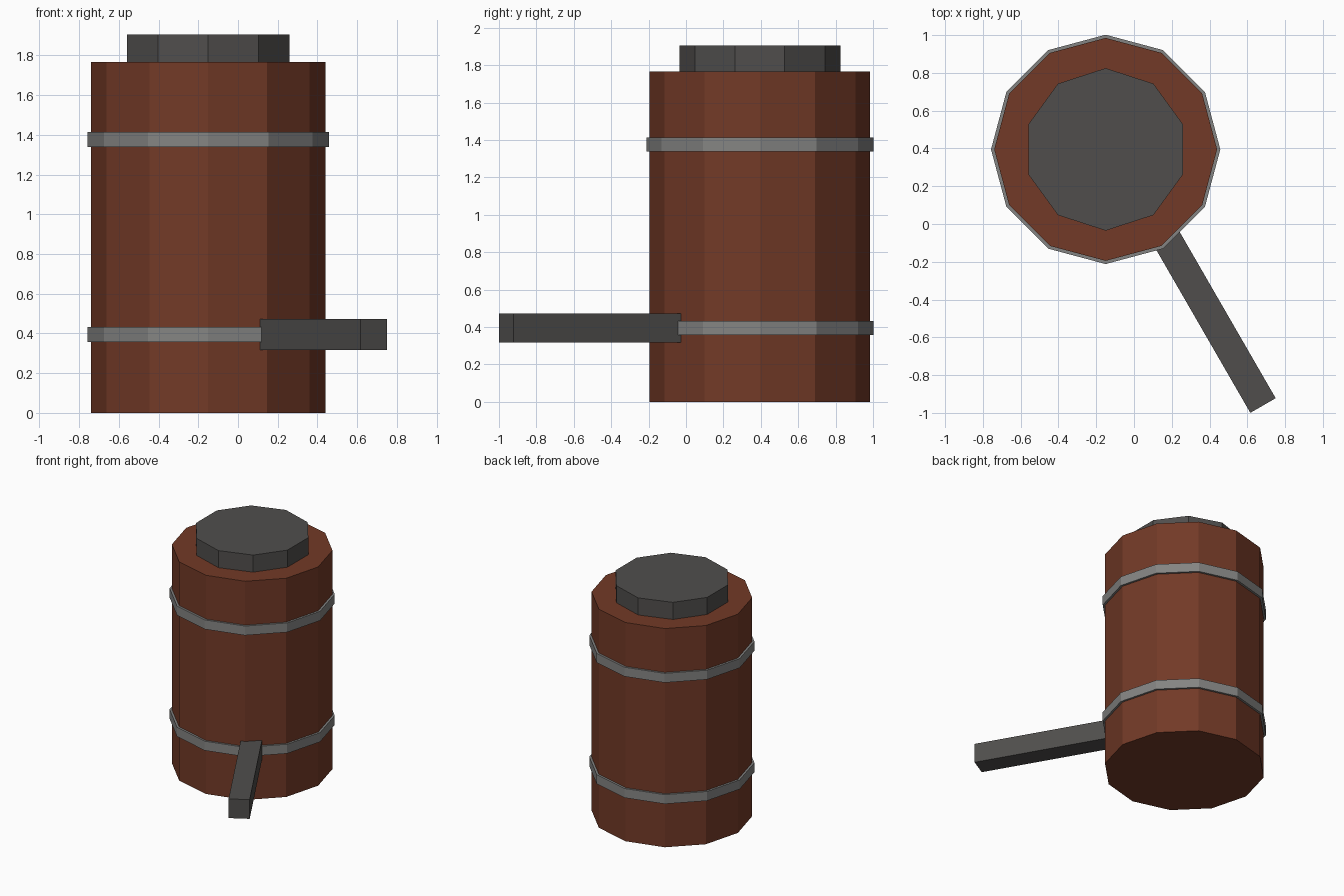
import bpy, bmesh
from math import sin, cos, pi, radians
from mathutils import Matrix, Vector

if "Cube" in bpy.data.objects:
    bpy.data.objects.remove(bpy.data.objects["Cube"])

CX, CY = -0.15, 0.395


def material(name, color):
    m = bpy.data.materials.new(name)
    m.diffuse_color = (*color, 1)
    m.use_nodes = True
    m.node_tree.nodes["Principled BSDF"].inputs["Base Color"].default_value = m.diffuse_color
    return m


WOOD = material("red_wood", (0.17, 0.042, 0.02))
IRON = material("dark_iron", (0.08, 0.076, 0.073))
STEEL = material("hoop_steel", (0.23, 0.23, 0.225))


def finish(bm, name, mat):
    bmesh.ops.recalc_face_normals(bm, faces=bm.faces)
    me = bpy.data.meshes.new(name)
    bm.to_mesh(me)
    bm.free()
    me.materials.append(mat)
    ob = bpy.data.objects.new(name, me)
    bpy.context.collection.objects.link(ob)
    return ob


def prism(name, sides, radius, z0, z1, mat, inner=None):
    """Upright flat-sided cylinder with a corner on +y, or a band if inner is given."""
    bm = bmesh.new()

    def ring(r, z):
        return [bm.verts.new((CX + r * sin(2 * pi * i / sides),
                              CY + r * cos(2 * pi * i / sides), z)) for i in range(sides)]

    def bridge(a, b):
        for i in range(sides):
            j = (i + 1) % sides
            bm.faces.new((a[i], a[j], b[j], b[i]))

    low, high = ring(radius, z0), ring(radius, z1)
    bridge(low, high)
    if inner is None:
        bm.faces.new(low)
        bm.faces.new(high)
    else:
        low_in, high_in = ring(inner, z0), ring(inner, z1)
        bridge(low, low_in)
        bridge(high, high_in)
        bridge(low_in, high_in)
    return finish(bm, name, mat)


# Barrel and lid
prism("barrel_body", 12, 0.59, 0, 1.767, WOOD)
prism("lid", 10, 0.43, 1.767, 1.905, IRON)

# Hoops
prism("lower_hoop", 12, 0.607, 0.358, 0.433, STEEL, 0.585)
prism("upper_hoop", 12, 0.607, 1.338, 1.413, STEEL, 0.585)

# Side bar, its inner end sunk into the barrel
angle = radians(-60)
length, width = 1.1, 0.155
outer_end = Vector((0.683, -0.961, 0.395))
center = outer_end - Vector((cos(angle), sin(angle), 0)) * length / 2
bm = bmesh.new()
bmesh.ops.create_cube(bm, size=1, matrix=Matrix.Translation(center)
                      @ Matrix.Rotation(angle, 4, 'Z')
                      @ Matrix.Diagonal((length, width, width, 1)))
finish(bm, "side_bar", IRON)
